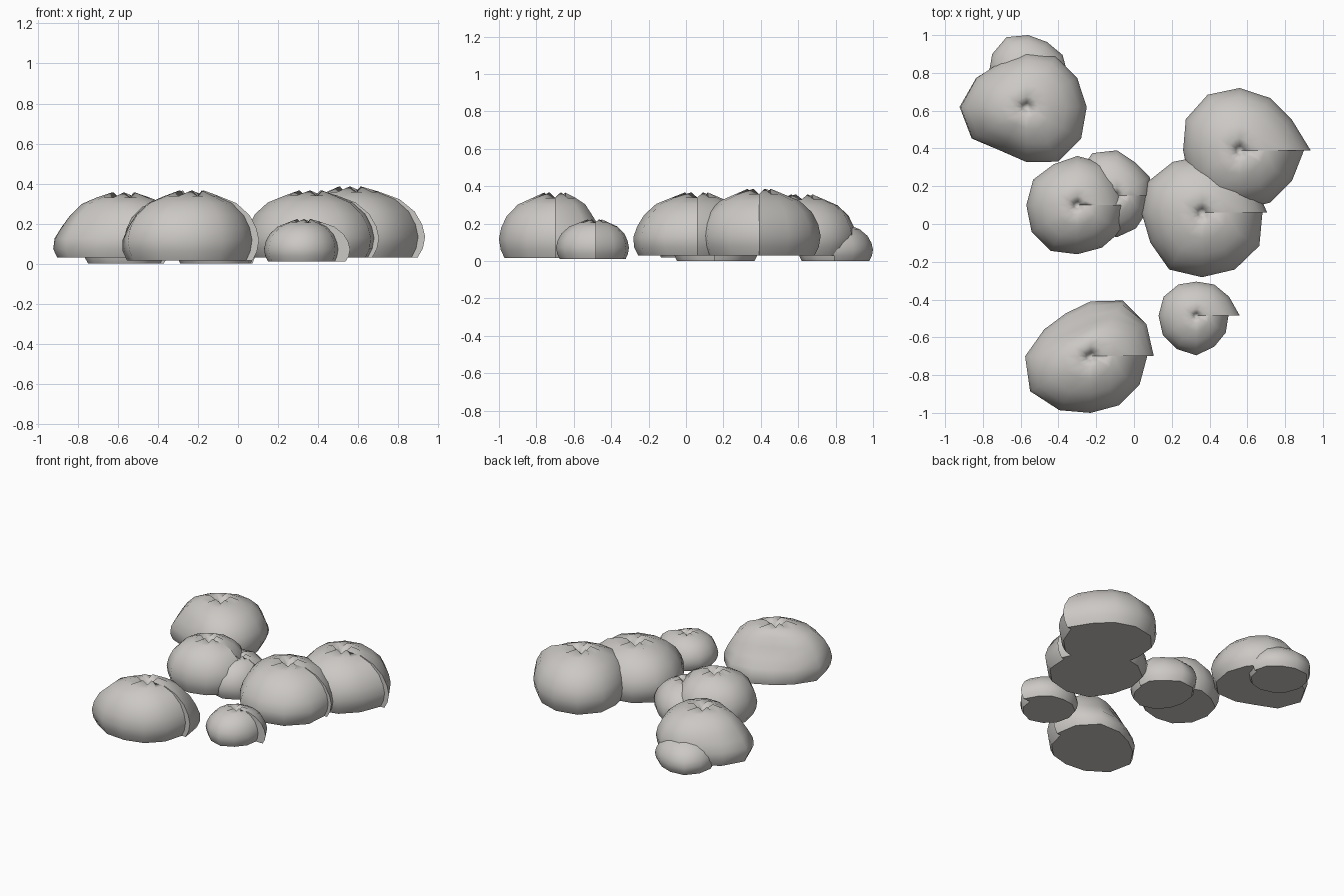
import bpy
import bmesh
from math import cos, sin, radians

if "Cube" in bpy.data.objects:
    bpy.data.objects.remove(bpy.data.objects["Cube"])

# One warm grey stone colour
stone = bpy.data.materials.new("warm grey stone")
stone.use_nodes = True
stone.diffuse_color = (0.6, 0.58, 0.555, 1)
shader = stone.node_tree.nodes["Principled BSDF"]
shader.inputs["Base Color"].default_value = stone.diffuse_color
shader.inputs["Roughness"].default_value = 0.9

# Dome section from the ground edge to the rim of the dimple: (radius, height)
PROFILE = [(0.9, 0), (0.97, 0.13), (1, 0.29), (0.96, 0.46), (0.86, 0.64),
           (0.66, 0.81), (0.4, 0.91), (0.19, 0.96), (0.07, 0.86)]
RIM = 7
DIMPLE = 0.74


def make_boulder(name, center, bottom, top, radii, slump=0, slump_angle=0):
    """Dimpled dome; the outline starts and ends on +x, leaving a stepped seam.
    The upper part can slump inward on the side facing slump_angle."""
    height = top - bottom
    step = radians(360 / (len(radii) - 1))
    bm = bmesh.new()
    rings = []
    for level, (scale, rise) in enumerate(PROFILE):
        lean = slump * 6.75 * rise * rise * (1 - rise)
        ring = []
        for i, radius in enumerate(radii):
            angle = i * step
            facing = max(0, cos(angle - radians(slump_angle)))
            r = radius * scale * (1 - lean * facing)
            z = bottom + height * rise
            # Star-shaped creases round the dimple
            if level == RIM:
                z += height * (0.03 if i % 2 else -0.05)
            ring.append(bm.verts.new((r * cos(angle), r * sin(angle), z)))
        rings.append(ring)

    # Skin, including the small wall that closes the seam
    count = len(radii)
    for low, high in zip(rings, rings[1:]):
        for i in range(count):
            j = (i + 1) % count
            bm.faces.new((low[i], low[j], high[j], high[i]))

    # Dimple floor and flat underside
    pit = bm.verts.new((0, 0, bottom + height * DIMPLE))
    for i in range(count):
        bm.faces.new((rings[-1][i], rings[-1][(i + 1) % count], pit))
    bm.faces.new(list(reversed(rings[0])))

    bmesh.ops.remove_doubles(bm, verts=bm.verts, dist=0.0005)
    bmesh.ops.recalc_face_normals(bm, faces=bm.faces)
    mesh = bpy.data.meshes.new(name)
    bm.to_mesh(mesh)
    bm.free()
    mesh.materials.append(stone)
    boulder = bpy.data.objects.new(name, mesh)
    boulder.location = (*center, 0)
    bpy.context.collection.objects.link(boulder)

    # Smooth skin with crisp seam and ground edge
    bpy.ops.object.select_all(action='DESELECT')
    boulder.select_set(True)
    bpy.context.view_layer.objects.active = boulder
    bpy.ops.object.shade_smooth_by_angle(angle=radians(60))


# Outline radii run counterclockwise from +x
make_boulder("back_right_boulder", (-0.57, 0.62), 0.03, 0.36,
             [.32, .31, .31, .29, .28, .32, .37, .35, .28, .295, .335, .335, .32],
             0.16, 190)
make_boulder("back_small_boulder", (-0.56, 0.79), 0, 0.21,
             [.21, .21, .2, .21, .23, .22, .21, .2, .19, .19, .19, .19, .19])
make_boulder("back_left_boulder", (0.56, 0.39), 0.03, 0.39,
             [.375, .32, .32, .33, .34, .33, .3, .31, .33, .315, .32, .32, .34])
make_boulder("left_boulder", (0.36, 0.06), 0.03, 0.37,
             [.345, .32, .3, .3, .31, .33, .32, .32, .355, .35, .355, .355, .32],
             0.06, 270)
make_boulder("center_boulder", (-0.3, 0.1), 0.02, 0.345,
             [.26, .25, .26, .26, .25, .27, .27, .28, .28, .26, .26, .27, .27])
make_boulder("center_small_boulder", (-0.09, 0.15), 0, 0.25,
             [.18, .2, .2, .24, .26, .24, .22, .22, .22, .22, .2, .18, .17])
make_boulder("front_boulder", (-0.23, -0.7), 0.015, 0.37,
             [.335, .355, .36, .31, .28, .3, .36, .37, .33, .3, .3, .3, .3],
             0.36, 105)
make_boulder("front_small_boulder", (0.33, -0.485), 0.01, 0.225,
             [.23, .2, .19, .18, .19, .2, .2, .205, .205, .21, .19, .18, .17])
